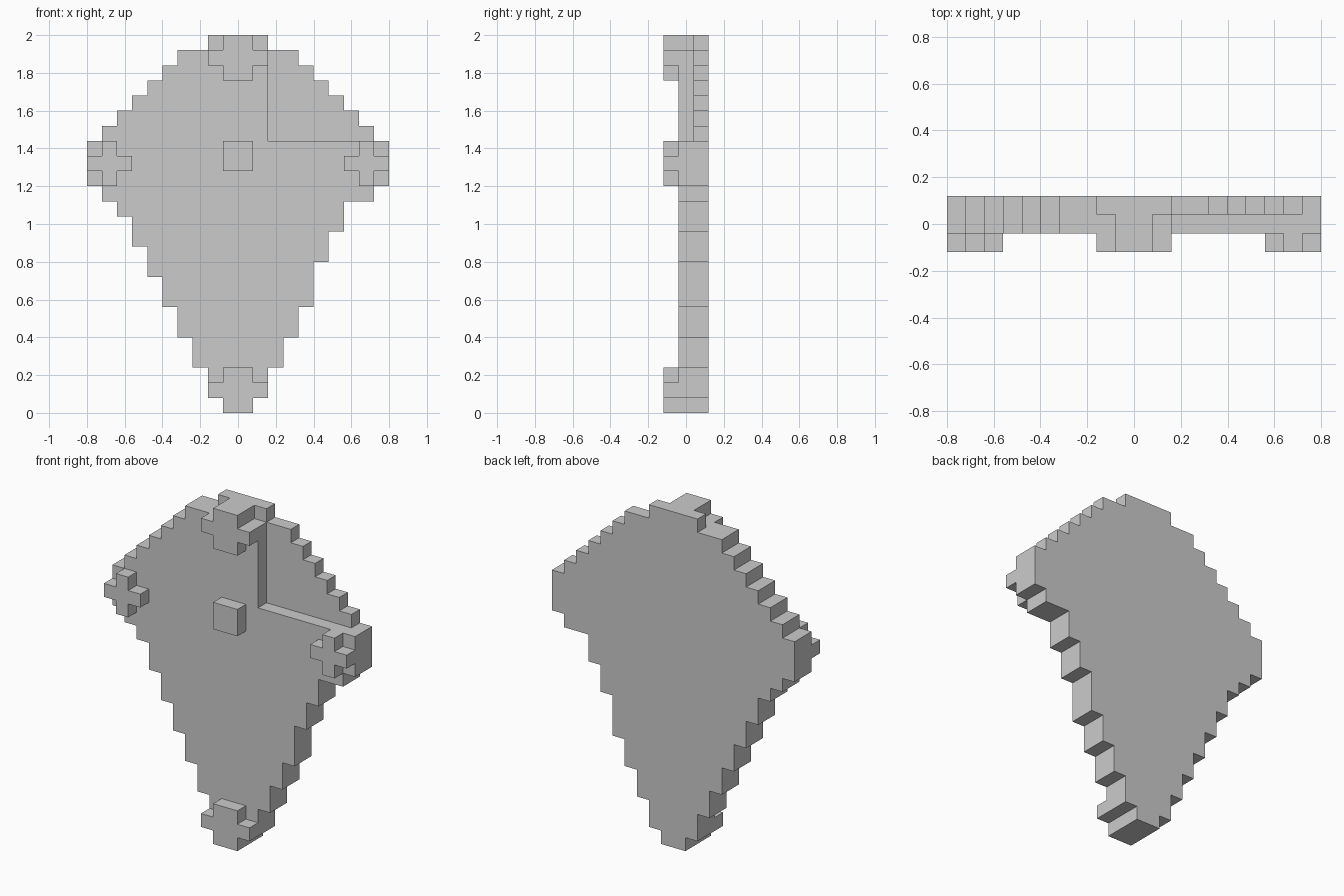
import bpy, bmesh

if "Cube" in bpy.data.objects:
    bpy.data.objects.remove(bpy.data.objects["Cube"])

U = 0.08  # block size; cells are (x, y, z) indices, y layer 0 is the front


def box(x0, x1, y0, y1, z0, z1):
    return {(x, y, z) for x in range(x0, x1) for y in range(y0, y1) for z in range(z0, z1)}


def plus(horizontal, vertical):
    """Front-layer cross from two (x0, x1, z0, z1) bars."""
    cells = set()
    for x0, x1, z0, z1 in (horizontal, vertical):
        cells |= box(x0, x1, 0, 1, z0, z1)
    return cells


# Stepped diamond: half widths in blocks for each row, bottom to top
upper = [10, 10, 10, 9, 8, 7, 6, 5, 4, 2]
left = [1, 2, 2, 3, 3, 4, 4, 5, 5, 6, 6, 7, 7, 8, 9] + upper
right = [1, 2, 2, 3, 3, 4, 4, 5, 5, 5, 6, 6, 7, 7, 9] + upper
panel = set()
for z, (l, r) in enumerate(zip(left, right)):
    panel |= box(-l, r, 1, 3, z, z + 1)
# Recessed upper right quarter and notches beside the top tip
panel -= box(2, 10, 1, 2, 18, 25)
panel -= box(-2, -1, 1, 2, 24, 25) | box(1, 2, 1, 2, 24, 25)

parts = {
    "diamond_panel": panel,
    "top_cross": plus((-2, 2, 23, 24), (-1, 1, 22, 25)),
    "bottom_cross": plus((-2, 2, 1, 2), (-1, 1, 0, 3)),
    "left_cross": plus((-10, -7, 16, 17), (-9, -8, 15, 18)),
    "right_cross": plus((7, 10, 16, 17), (8, 9, 15, 18)),
    "centre_peg": box(-1, 1, 0, 1, 16, 18),
}
solid = set().union(*parts.values())


def build(name, cells):
    """Skin the cells, leaving out faces hidden against any other block."""
    bm = bmesh.new()
    for c in cells:
        for axis in range(3):
            for side in (0, 1):
                n = list(c)
                n[axis] += 2 * side - 1
                if tuple(n) in solid:
                    continue
                a, b = (axis + 1) % 3, (axis + 2) % 3
                quad = []
                for da, db in ((0, 0), (1, 0), (1, 1), (0, 1)):
                    p = list(c)
                    p[axis] += side
                    p[a] += da
                    p[b] += db
                    quad.append(bm.verts.new((p[0] * U, (p[1] - 1.5) * U, p[2] * U)))
                bm.faces.new(quad if side else quad[::-1])
    bmesh.ops.remove_doubles(bm, verts=bm.verts, dist=0.001)
    # Merge flat areas into single faces
    bmesh.ops.dissolve_limit(bm, angle_limit=0.01, verts=bm.verts, edges=bm.edges)
    mesh = bpy.data.meshes.new(name)
    bm.to_mesh(mesh)
    bm.free()
    bpy.context.collection.objects.link(bpy.data.objects.new(name, mesh))


for name, cells in parts.items():
    build(name, cells)
